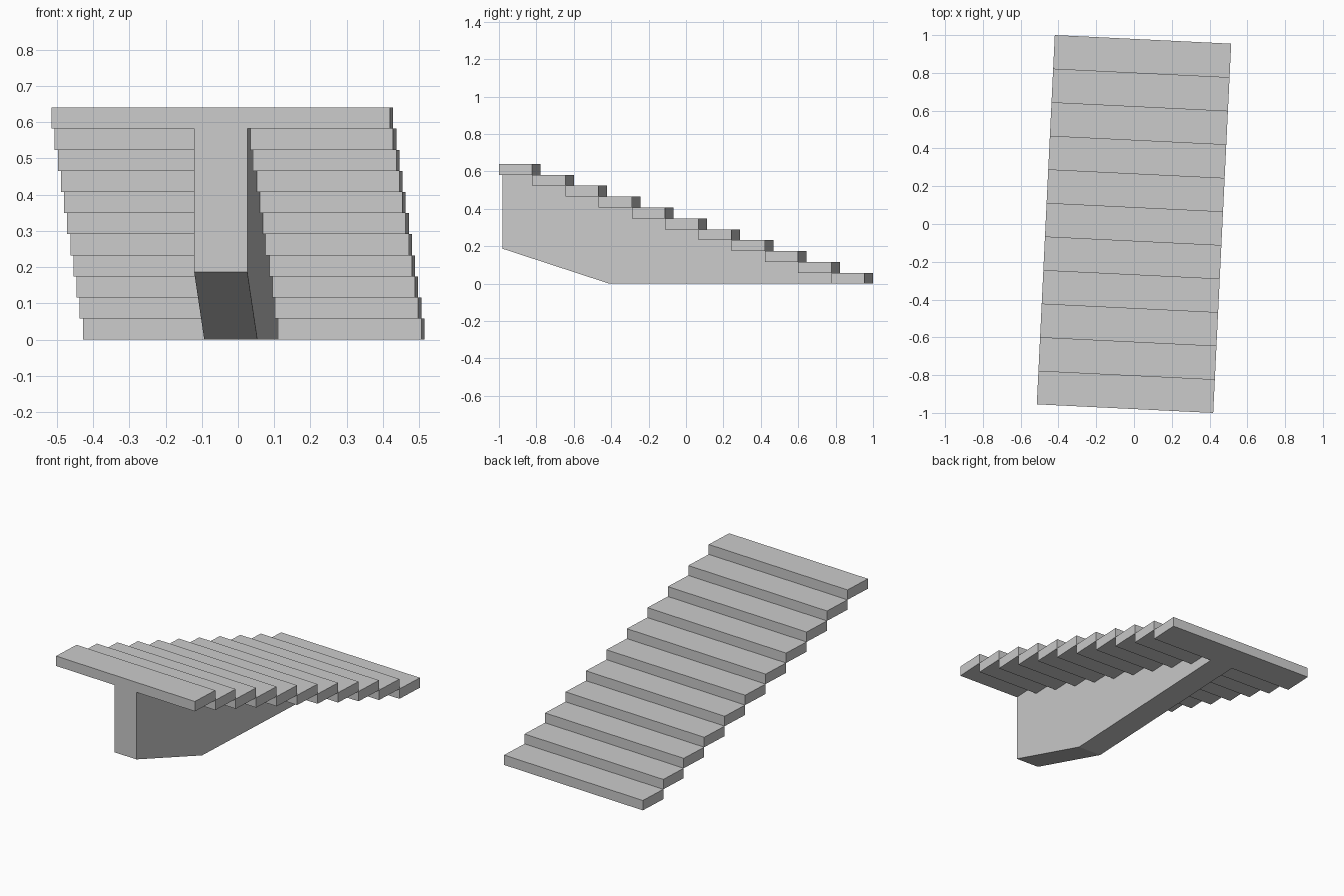
import bpy, bmesh, math

if "Cube" in bpy.data.objects:
    bpy.data.objects.remove(bpy.data.objects["Cube"])

N = 11                      # number of treads
WIDTH, LENGTH, HEIGHT = 0.935, 1.957, 0.64
D, H = LENGTH / N, HEIGHT / N
FRONT = -LENGTH / 2
TURN = math.radians(-2.79)  # whole flight is turned slightly


def extrude_profile(name, pts, width):
    """Extrude a (y, z) side profile across x, centred on x = 0."""
    bm = bmesh.new()
    face = bm.faces.new([bm.verts.new((-width / 2, y, z)) for y, z in pts])
    new = bmesh.ops.extrude_face_region(bm, geom=[face])["geom"]
    bmesh.ops.translate(bm, vec=(width, 0, 0),
                        verts=[v for v in new if isinstance(v, bmesh.types.BMVert)])
    bmesh.ops.recalc_face_normals(bm, faces=bm.faces)
    mesh = bpy.data.meshes.new(name)
    bm.to_mesh(mesh)
    bm.free()
    obj = bpy.data.objects.new(name, mesh)
    bpy.context.collection.objects.link(obj)
    obj.rotation_euler.z = TURN
    return obj


# Treads: the top slab repeated downwards towards the back
top = HEIGHT - H
treads = extrude_profile("treads", [(FRONT, top), (FRONT + D, top),
                                    (FRONT + D, HEIGHT), (FRONT, HEIGHT)], WIDTH)
arr = treads.modifiers.new("repeat", 'ARRAY')
arr.count = N
arr.use_relative_offset = False
arr.use_constant_offset = True
arr.constant_offset_displace = (0, D, -H)

# Central spine: sloped toe, flat base, top edge stepped under the treads
profile = [(FRONT, 0.187), (-0.407, 0), (FRONT + (N - 1) * D, 0)]
for i in reversed(range(N - 1)):
    z = top - i * H
    profile += [(FRONT + (i + 1) * D, z), (FRONT + i * D, z)]
extrude_profile("central_spine", profile, 0.147)
